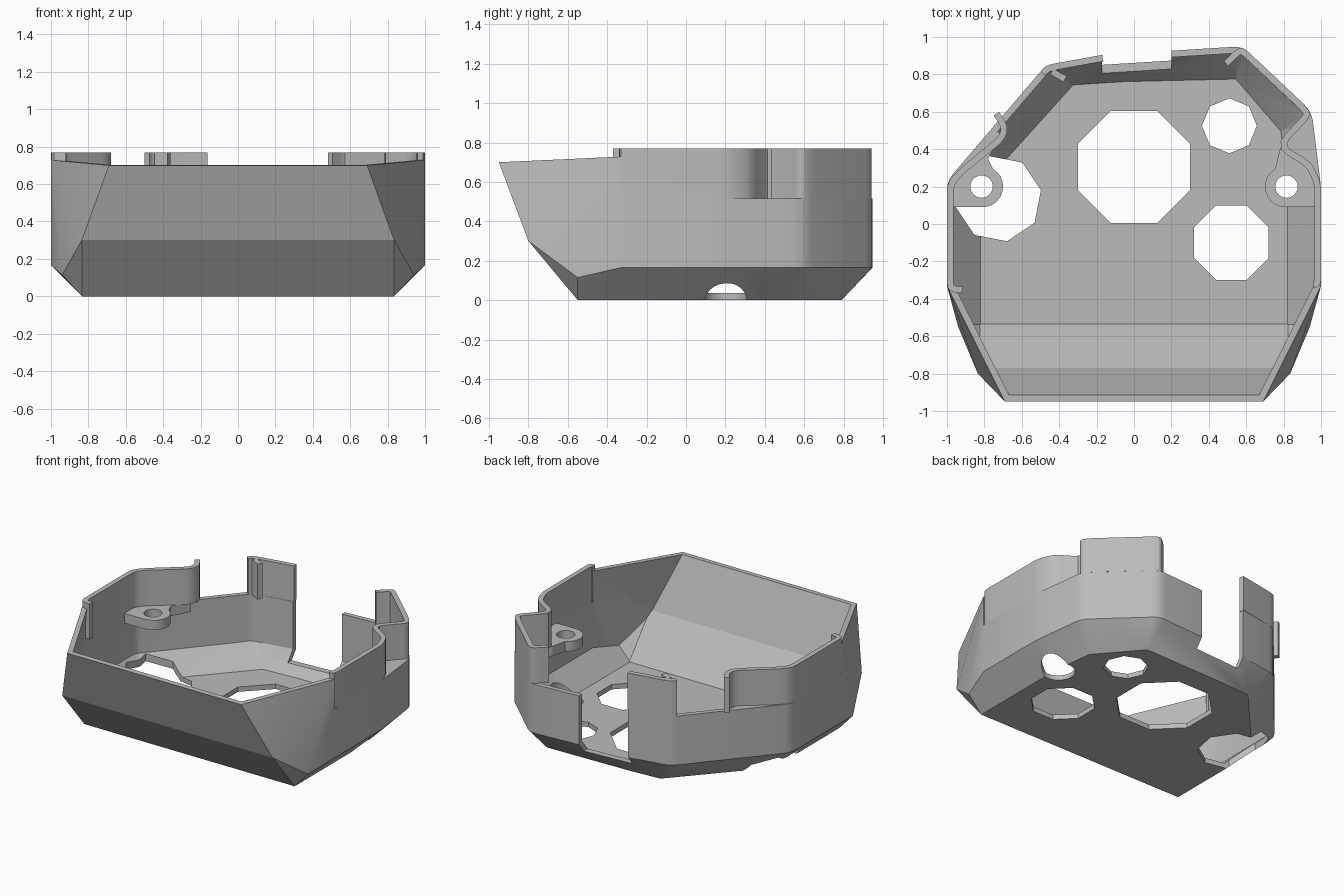
import bpy, bmesh, math
from mathutils import Vector

if "Cube" in bpy.data.objects:
    bpy.data.objects.remove(bpy.data.objects["Cube"])

WALL, SHELF, TOP = 0.035, 0.515, 0.77

grey = bpy.data.materials.new("light_grey")
grey.use_nodes = True
grey.diffuse_color = (0.5, 0.5, 0.5, 1)
grey.node_tree.nodes["Principled BSDF"].inputs["Base Color"].default_value = (0.5, 0.5, 0.5, 1)


def make(name, bm):
    bmesh.ops.recalc_face_normals(bm, faces=bm.faces[:])
    mesh = bpy.data.meshes.new(name)
    bm.to_mesh(mesh)
    bm.free()
    obj = bpy.data.objects.new(name, mesh)
    mesh.materials.append(grey)
    bpy.context.collection.objects.link(obj)
    return obj


def hull(points):
    bm = bmesh.new()
    for p in points:
        bm.verts.new(p)
    bmesh.ops.remove_doubles(bm, verts=bm.verts[:], dist=0.0005)
    bmesh.ops.convex_hull(bm, input=bm.verts[:])
    bmesh.ops.delete(bm, geom=[v for v in bm.verts if not v.link_faces], context='VERTS')
    return bm


def prism(name, outline, z0, z1):
    bm = bmesh.new()
    face = bm.faces.new([bm.verts.new((x, y, z0)) for x, y in outline])
    geom = bmesh.ops.extrude_face_region(bm, geom=[face])["geom"]
    bmesh.ops.translate(bm, verts=[g for g in geom if isinstance(g, bmesh.types.BMVert)],
                        vec=(0, 0, z1 - z0))
    return make(name, bm)


def ngon(x, y, r, sides, turn=0.0):
    return [(x + r * math.cos(turn + math.tau * i / sides),
             y + r * math.sin(turn + math.tau * i / sides)) for i in range(sides)]


def rect(x0, x1, y0, y1):
    return [(x0, y0), (x1, y0), (x1, y1), (x0, y1)]


def rounded(path, r=0.05, steps=3):
    """Replace inner corners of an open path with short curves."""
    pts = [Vector(p) for p in path]
    out = [pts[0]]
    for a, b, c in zip(pts, pts[1:], pts[2:]):
        d, e = a - b, c - b
        p = b + d.normalized() * min(r, d.length * 0.45)
        q = b + e.normalized() * min(r, e.length * 0.45)
        for i in range(steps + 1):
            t = i / steps
            out.append(p * (1 - t) ** 2 + b * 2 * t * (1 - t) + q * t * t)
    return out + [pts[-1]]


def ribbon(name, path, z0=SHELF, z1=TOP):
    """Upright wall whose outer side follows the path, thickened to its left."""
    pts = rounded(path)
    inner = []
    for i, p in enumerate(pts):
        a = (p - pts[i - 1]).normalized() if i else (pts[1] - p).normalized()
        b = (pts[i + 1] - p).normalized() if i < len(pts) - 1 else a
        na, nb = Vector((-a.y, a.x)), Vector((-b.y, b.x))
        m = (na + nb).normalized()
        inner.append(p + m * WALL / max(m.dot(na), 0.5))
    bm = bmesh.new()
    rows = [[bm.verts.new((p.x, p.y, z)) for p in line]
            for line, z in ((pts, z0), (pts, z1), (inner, z1), (inner, z0))]
    for k in range(4):
        a, b = rows[k], rows[(k + 1) % 4]
        for i in range(len(pts) - 1):
            bm.faces.new((a[i], a[i + 1], b[i + 1], b[i]))
    for end in (0, -1):
        bm.faces.new([row[end] for row in rows])
    return make(name, bm)


def cut(obj, cutters):
    bpy.context.view_layer.objects.active = obj
    for c in cutters:
        c.hide_render = True
        mod = obj.modifiers.new("cut", 'BOOLEAN')
        mod.operation, mod.solver, mod.object = 'DIFFERENCE', 'EXACT', c
        bpy.ops.object.modifier_apply(modifier=mod.name)
        bpy.data.objects.remove(c)


# Outer shape of the tray: floor, belt above the chamfer, and rim
outline = rounded([(1, -0.33), (1, 0.2), (0.95, 0.6), (0.58, 0.95), (-0.15, 0.905),
                   (-0.47, 0.85), (-1, 0.23), (-1, -0.33)])
floor = [(0.835, 0.2), (0.8, 0.5), (0.55, 0.79), (-0.1, 0.775), (-0.33, 0.76), (-0.835, 0.2)]
points = [(x, y, 0) for x, y in floor]
for p in outline:
    points += [(p.x, p.y, 0.165), (p.x, p.y, 0.7 + 0.046 * (p.y + 0.95))]
for s in (-1, 1):
    points += [(s * 0.69, -0.95, 0.7), (s * 0.835, -0.8, 0.3),
               (s * 0.835, -0.55, 0), (s * 0.94, -0.55, 0.115)]
outer = hull(points)
bmesh.ops.dissolve_limit(outer, angle_limit=0.01, verts=outer.verts[:], edges=outer.edges[:])
outer.normal_update()
middle = Vector((0, 0, 0.4))
planes = []
for f in outer.faces:
    n, c = f.normal.copy(), f.calc_center_median()
    if n.dot(c - middle) < 0:
        n.negate()
    if n.z < 0.9:
        planes.append((c - n * WALL, n))

# Hollow inside, found by moving each outer plane inward
inside = [(x, y, z) for x in (-2, 2) for y in (-2, 2) for z in (-1, 1.2)]
for c, n in planes:
    bm = hull(inside)
    bmesh.ops.bisect_plane(bm, geom=bm.verts[:] + bm.edges[:] + bm.faces[:], dist=1e-5,
                           plane_co=c, plane_no=n, clear_outer=True)
    inside = [v.co.copy() for v in bm.verts]
    bm.free()

tray = make("tray", outer)
cavity = hull(inside)
bmesh.ops.dissolve_limit(cavity, angle_limit=0.005, verts=cavity.verts[:], edges=cavity.edges[:])
eighth = math.pi / 8
cut(tray, [
    make("cavity", cavity),
    prism("upper_cutter", rect(-2, 2, -0.33, 2), SHELF, 2),
    prism("back_slot", rect(-0.17, 0.2, 0.78, 1.2), 0.1, 1),
    prism("large_hole", ngon(0, 0.305, 0.325, 8, eighth), -0.2, 0.1),
    prism("side_hole", ngon(0.52, -0.1, 0.215, 8, eighth), -0.2, 0.1),
    prism("small_hole", ngon(0.51, 0.525, 0.147, 8), -0.2, 0.1),
    prism("edge_hole", ngon(-0.725, 0.135, 0.232, 8, 0.2), -0.2, 0.3),
    prism("screw_access", ngon(0.81, 0.2, 0.11, 24), -0.2, 0.3),
])

# Upper walls with their folded-in corners and end hooks
parts = [
    tray,
    ribbon("left_upper_wall", [(0.96, -0.34), (1, -0.335), (1, 0.22), (0.95, 0.33), (0.8, 0.42),
                               (0.95, 0.58), (0.92, 0.63), (0.58, 0.95), (0.54, 0.93),
                               (0.48, 0.87)]),
    ribbon("right_upper_wall", [(-0.75, 0.58), (-0.71, 0.52), (-0.72, 0.47), (-0.94, 0.29),
                                (-1, 0.22), (-1, -0.36), (-0.92, -0.37)]),
    ribbon("back_post", [(-0.17, 0.904), (-0.47, 0.85), (-0.5, 0.815)]),
    ribbon("back_post_hook", [(-0.36, 0.79), (-0.43, 0.83)]),
]

# Screw lugs joined to the shelves under the folds
folds = {"left": (1, [(0.78, 0.4), (0.93, 0.585), (0.98, 0.25)]),
         "right": (-1, [(0.78, 0.35), (0.71, 0.48), (0.745, 0.505), (0.97, 0.24)])}
for side, (s, fold) in folds.items():
    arc = [(0.81 + 0.11 * math.cos(math.radians(a)), 0.2 + 0.11 * math.sin(math.radians(a)))
           for a in range(270, 119, -15)]
    lug = prism(side + "_screw_lug", [(s * x, y) for x, y in [(0.98, 0.09)] + arc + fold],
                0.445, SHELF)
    cut(lug, [prism("screw_hole", ngon(s * 0.815, 0.2, 0.06, 24), 0.3, 0.7)])
    parts.append(lug)

bpy.ops.object.select_all(action='DESELECT')
for obj in parts:
    obj.select_set(True)
bpy.context.view_layer.objects.active = tray
bpy.ops.object.shade_smooth_by_angle(angle=math.radians(18))
